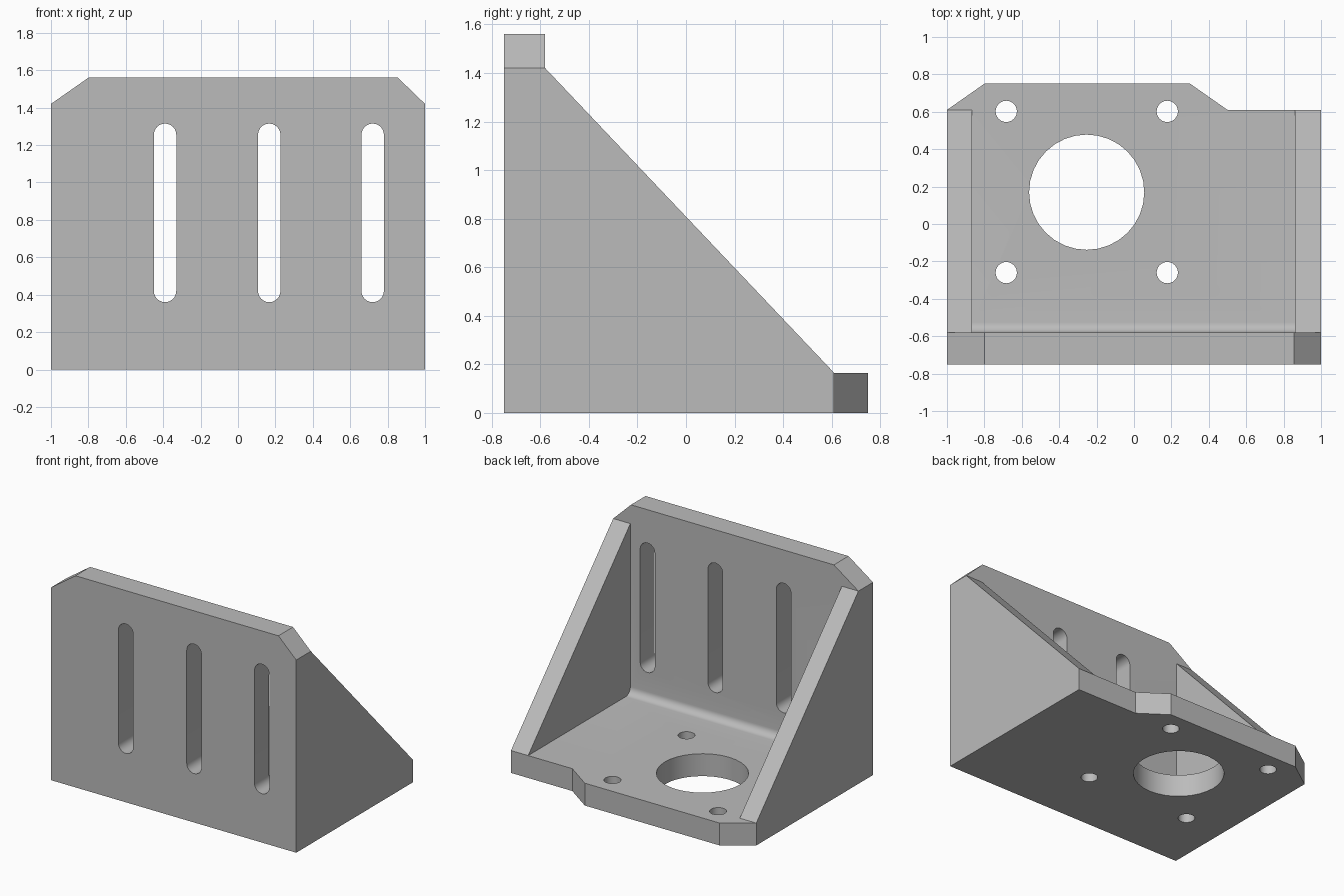
import bpy, bmesh
from math import sin, cos, pi
from mathutils import Vector

if "Cube" in bpy.data.objects:
    bpy.data.objects.remove(bpy.data.objects["Cube"], do_unlink=True)

grey = bpy.data.materials.new("machined grey")
grey.use_nodes = True
grey.diffuse_color = (0.5, 0.5, 0.5, 1)
grey.node_tree.nodes["Principled BSDF"].inputs["Base Color"].default_value = (0.5, 0.5, 0.5, 1)

# Overall sizes
HALF_X, HALF_Y, HEIGHT = 1.0, 0.75, 1.56
WALL_Y, BASE_Z = -0.58, 0.165       # inner faces of wall and base
SIDE_Z, SIDE_Y = 1.42, 0.61         # ends of the sloped gusset edge
OUT = 2.0                           # cutters reach past the body


def prism(name, points, axis, start, end):
    """Extrude a 2D profile along x, y or z (profile uses the other two axes in order)."""
    def place(p, d):
        v = list(p)
        v.insert("xyz".index(axis), d)
        return Vector(v)
    bm = bmesh.new()
    face = bm.faces.new([bm.verts.new(place(p, start)) for p in points])
    side = bmesh.ops.extrude_face_region(bm, geom=[face])
    shift = place((0, 0), end - start)
    bmesh.ops.translate(bm, vec=shift, verts=[g for g in side["geom"] if isinstance(g, bmesh.types.BMVert)])
    bmesh.ops.recalc_face_normals(bm, faces=bm.faces)
    mesh = bpy.data.meshes.new(name)
    bm.to_mesh(mesh)
    bm.free()
    mesh.materials.append(grey)
    obj = bpy.data.objects.new(name, mesh)
    bpy.context.collection.objects.link(obj)
    return obj


def arc(cx, cy, r, a0, a1, n):
    return [(cx + r * cos(a0 + (a1 - a0) * i / n), cy + r * sin(a0 + (a1 - a0) * i / n)) for i in range(n + 1)]


def circle(cx, cy, r, n):
    return arc(cx, cy, r, 0, 2 * pi, n)[:-1]


# Solid body from the side silhouette
bracket = prism("angle_bracket", [
    (-HALF_Y, 0), (HALF_Y, 0), (HALF_Y, BASE_Z), (SIDE_Y, BASE_Z),
    (WALL_Y, SIDE_Z), (WALL_Y, HEIGHT), (-HALF_Y, HEIGHT)], "x", -HALF_X, HALF_X)

# Pocket between the gussets, with a rounded inner corner
r = 0.055
pocket = arc(WALL_Y + r, BASE_Z + r, r, pi, 1.5 * pi, 8) + [(OUT, BASE_Z), (OUT, OUT), (WALL_Y, OUT)]
cutters = [prism("pocket_cutter", pocket, "x", -0.865, 0.86)]

# Clipped corners of the wall and of the base
for inner, edge in ((-0.8, -HALF_X), (0.855, HALF_X)):
    far = OUT if edge > 0 else -OUT
    cutters.append(prism("wall_corner_cutter", [
        (edge, SIDE_Z), (inner, HEIGHT), (inner, OUT), (far, OUT), (far, SIDE_Z)], "y", -OUT, OUT))
for inner, edge in ((-0.8, -HALF_X), (0.3, 0.5)):
    far = OUT if edge > 0 else -OUT
    cutters.append(prism("base_corner_cutter", [
        (edge, SIDE_Y), (inner, HALF_Y), (inner, OUT), (far, OUT), (far, SIDE_Y)], "z", -OUT, OUT))

# Mounting slots in the wall
for x in (-0.39, 0.167, 0.72):
    slot = arc(x, 1.255, 0.06, 0, pi, 12) + arc(x, 0.42, 0.06, pi, 2 * pi, 12)
    cutters.append(prism("slot_cutter", slot, "y", -OUT, 0))

# Central bore and four bolt holes in the base
cutters.append(prism("bore_cutter", circle(-0.253, 0.17, 0.308, 32), "z", -1, 0.5))
for x in (-0.683, 0.178):
    for y in (-0.26, 0.602):
        cutters.append(prism("bolt_hole_cutter", circle(x, y, 0.057, 24), "z", -1, 0.3))

# Apply every cut, then drop the cutters
for cutter in cutters:
    cutter.hide_render = True
    cut = bracket.modifiers.new(cutter.name, "BOOLEAN")
    cut.operation, cut.solver, cut.object = "DIFFERENCE", "EXACT", cutter
bpy.context.view_layer.update()
result = bracket.evaluated_get(bpy.context.evaluated_depsgraph_get())
mesh = bpy.data.meshes.new_from_object(result)
bracket.modifiers.clear()
bracket.data = mesh
mesh.materials.clear()
mesh.materials.append(grey)
for cutter in cutters:
    bpy.data.objects.remove(cutter, do_unlink=True)

# Smooth the round walls, keep machined edges sharp
bpy.ops.object.select_all(action="DESELECT")
bracket.select_set(True)
bpy.context.view_layer.objects.active = bracket
bpy.ops.object.shade_smooth_by_angle(angle=pi / 6)
